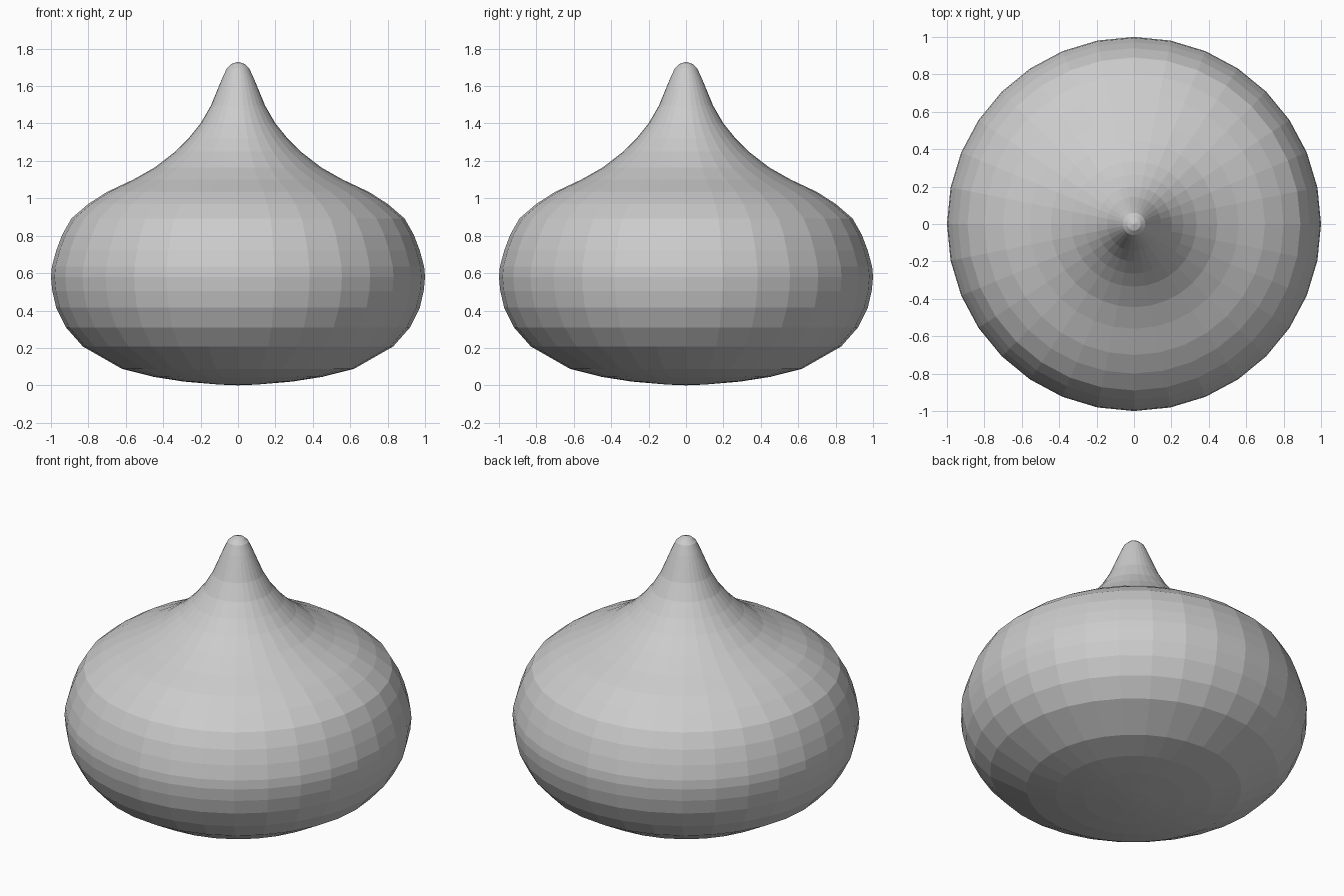
import bpy
import bmesh
from math import radians

cube = bpy.data.objects.get("Cube")
if cube:
    bpy.data.objects.remove(cube, do_unlink=True)

# Plain grey surface
grey = bpy.data.materials.new("light_grey")
grey.use_nodes = True
colour = (0.6, 0.6, 0.6, 1)
grey.diffuse_color = colour
grey.node_tree.nodes["Principled BSDF"].inputs["Base Color"].default_value = colour

# Half outline as (radius, height), from the base up to the tip
profile = [
    (0, 0), (0.1, 0.004), (0.29, 0.02), (0.45, 0.045), (0.62, 0.088),
    (0.83, 0.208), (0.92, 0.31), (0.972, 0.415), (0.993, 0.505), (1, 0.58),
    (0.995, 0.635), (0.972, 0.72), (0.94, 0.805), (0.89, 0.893),
    (0.8, 0.97), (0.7, 1.034), (0.56, 1.1), (0.445, 1.165), (0.335, 1.25),
    (0.265, 1.32), (0.2, 1.4), (0.145, 1.495), (0.11, 1.58), (0.085, 1.64),
    (0.06, 1.695), (0.035, 1.718), (0, 1.73),
]

# Bulb body with drawn-out tip, spun around z in 32 flat sides
bm = bmesh.new()
verts = [bm.verts.new((r, 0, z)) for r, z in profile]
edges = [bm.edges.new(pair) for pair in zip(verts, verts[1:])]
bmesh.ops.spin(bm, geom=verts + edges, cent=(0, 0, 0), axis=(0, 0, 1),
               angle=radians(360), steps=32, use_duplicate=False)
bmesh.ops.remove_doubles(bm, verts=bm.verts, dist=0.0005)
bmesh.ops.recalc_face_normals(bm, faces=bm.faces)

mesh = bpy.data.meshes.new("bulb_body")
bm.to_mesh(mesh)
bm.free()
mesh.materials.append(grey)
body = bpy.data.objects.new("bulb_body", mesh)
bpy.context.collection.objects.link(body)
